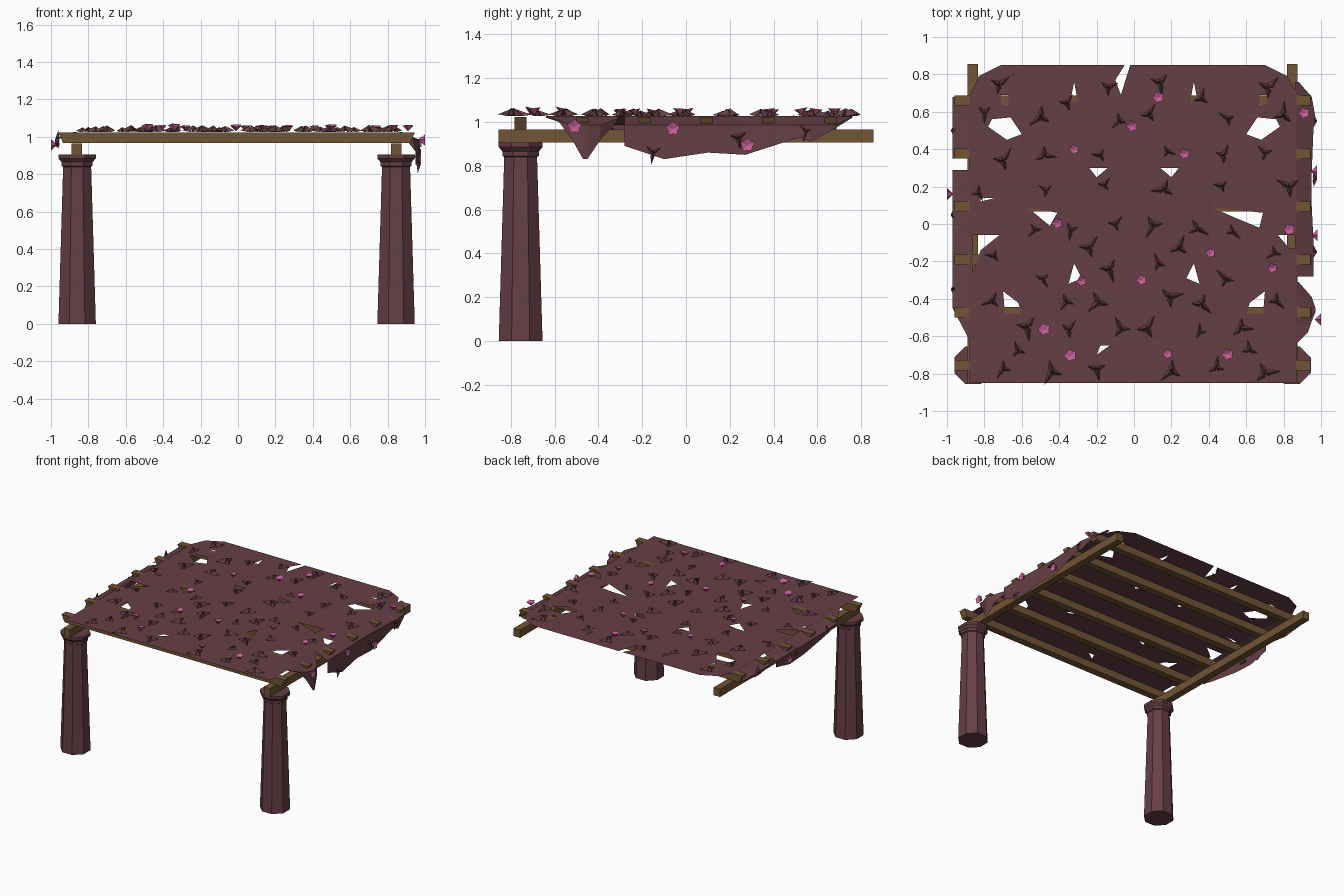
import bpy, bmesh, math, random
from mathutils import Vector, Matrix
from mathutils.geometry import tessellate_polygon

random.seed(4)
if "Cube" in bpy.data.objects:
    bpy.data.objects.remove(bpy.data.objects["Cube"], do_unlink=True)

CM = 0.01        # plan measurements are given in hundredths
SHEET_Z = 1.026


def material(name, rgb):
    mat = bpy.data.materials.new(name)
    mat.use_nodes = True
    mat.diffuse_color = (*rgb, 1)
    shader = next(n for n in mat.node_tree.nodes if n.type == "BSDF_PRINCIPLED")
    shader.inputs["Base Color"].default_value = (*rgb, 1)
    shader.inputs["Roughness"].default_value = 0.9
    return mat


maroon = material("dusky maroon", (0.13, 0.05, 0.06))
wood = material("brown wood", (0.17, 0.09, 0.035))
pink = material("flower pink", (0.56, 0.11, 0.3))


def finish(bm, name, mat, solid=True):
    if solid:
        bmesh.ops.recalc_face_normals(bm, faces=bm.faces)
    mesh = bpy.data.meshes.new(name)
    bm.to_mesh(mesh)
    bm.free()
    mesh.materials.append(mat)
    obj = bpy.data.objects.new(name, mesh)
    bpy.context.collection.objects.link(obj)
    return obj


def extrude_profile(name, profile, offset, mat):
    """Prism from a planar outline pushed along an offset."""
    bm = bmesh.new()
    face = bm.faces.new([bm.verts.new(p) for p in profile])
    moved = bmesh.ops.extrude_face_region(bm, geom=[face])["geom"]
    verts = [g for g in moved if isinstance(g, bmesh.types.BMVert)]
    bmesh.ops.translate(bm, verts=verts, vec=offset)
    bm.faces.new(face.verts) if not face.is_valid else None
    return finish(bm, name, mat)


# Octagonal tapered columns with a flared capital
def column(name, x, y):
    bm = bmesh.new()
    rings = []
    for half_width, z in ((0.1, 0), (0.075, 0.84), (0.083, 0.845),
                          (0.083, 0.865), (0.1, 0.885), (0.1, 0.905)):
        r = half_width / math.cos(math.pi / 8)
        angles = [(i + 0.5) * math.pi / 4 for i in range(8)]
        rings.append([bm.verts.new((x + r * math.cos(a), y + r * math.sin(a), z))
                      for a in angles])
    for low, high in zip(rings, rings[1:]):
        for i in range(8):
            j = (i + 1) % 8
            bm.faces.new((low[i], low[j], high[j], high[i]))
    bm.faces.new(rings[0])
    bm.faces.new(rings[-1])
    finish(bm, name, maroon)


column("right_column", -0.86, -0.755)
column("left_column", 0.845, -0.755)

# Long beams running front to back
for name, x in (("right_beam", -0.862), ("left_beam", 0.846)):
    w = 0.027
    outline = [(x - w, -0.855, 0.905), (x + w, -0.855, 0.905),
               (x + w, -0.855, 0.965), (x - w, -0.855, 0.965)]
    extrude_profile(name, outline, (0, 1.71, 0), wood)

# Cross rafters with undercut ends
for k in range(6):
    y = -0.782 + k * 0.283
    outline = [(-0.96, y, 1.022), (-0.935, y, 0.966),
               (0.92, y, 0.966), (0.945, y, 1.022)]
    extrude_profile(f"rafter_{k + 1}", outline, (0, 0.054, 0), wood)

# Flat foliage canopy with ragged openings
edge = [(-88, -85), (87, -85), (87, 70), (82, 79), (70, 85), (-2, 85),
        (-7, 69), (-10, 77), (-5, 85), (-71, 85), (-83, 79), (-88, 68)]
paired = [[(60, 48), (68, 45), (78, 52), (76, 56), (66, 57)],
          [(30, 65), (32, 76), (34, 66)],
          [(14, 30), (20, 25), (24, 30)],
          [(28, -29), (32, -21), (35, -32)],
          [(60, -48), (62, -42), (70, -36), (69, -48)],
          [(67, 63), (67, 69), (71, 69), (71, 64)]]
single = [[(-57, 9), (-41, 6), (-45, -1)],
          [(41, 9), (69, 6), (67, -2), (55, 3)],
          [(-20, -70), (-18, -65), (-13, -65)],
          [(-87, -6), (-72, -6), (-82, -14), (-86, -26)],
          [(77, -6), (86, -6), (86, -13), (83, -13)],
          [(-82, 14), (-74, 14), (-82, 12)]]
holes = single + paired + [[(-x, y) for x, y in h] for h in paired]
loops = [[Vector((x * CM, y * CM, 0)) for x, y in loop] for loop in [edge] + holes]
bm = bmesh.new()
points = [bm.verts.new((p.x, p.y, SHEET_Z)) for loop in loops for p in loop]
for tri in tessellate_polygon(loops):
    bm.faces.new([points[i] for i in tri])
for f in bm.faces:
    f.normal_update()
    if f.normal.z < 0:
        f.normal_flip()
finish(bm, "foliage_canopy", maroon, solid=False)


# Hanging foliage along the sides: (y, outer x, lowest z)
def drape(name, side, stations):
    bm = bmesh.new()
    rows = []
    for y, x, low in stations:
        y, x, low = y * CM, x * CM * side, low * CM
        shoulder = max(low + 0.005, 0.985)
        rows.append([bm.verts.new(p) for p in
                     ((side * 0.86, y, SHEET_Z), (x, y, shoulder), (x, y, low))])
    for a, b in zip(rows, rows[1:]):
        for i in range(2):
            quad = (a[i], a[i + 1], b[i + 1], b[i])
            bm.faces.new(quad if side > 0 else quad[::-1])
    finish(bm, name, maroon, solid=False)


drape("left_front_drape", 1, [(-64, 87, 102), (-58, 93, 100), (-52, 95, 92), (-47, 97, 83),
                              (-45, 97, 83), (-39, 95, 92), (-31, 88, 101)])
drape("left_long_drape", 1, [(-28, 96, 89), (-10, 96, 83), (10, 95, 86), (27, 95, 85),
                             (52, 96, 93), (57, 97, 91), (68, 95, 97), (76, 88, 102)])
drape("right_long_drape", -1, [(-62, 88, 102), (-45, 97, 99), (-30, 97, 95), (-5, 97, 91),
                               (12, 97, 90), (29, 97, 94)])
drape("right_back_drape", -1, [(35, 97, 98), (50, 97, 96), (68, 97, 98)])


# Folded leaf tufts: three pointed blades raised around a ridge
def add_leaf(bm, place, size):
    tip = bm.verts.new(place @ Vector((0, 0, size * 0.5)))
    for k in range(3):
        a = k * math.tau / 3 + random.uniform(-0.35, 0.35)
        reach = size * (1.1 if k == 0 else 0.8)
        out = bm.verts.new(place @ Vector((reach * math.cos(a), reach * math.sin(a), size * 0.12)))
        sides = [bm.verts.new(place @ Vector((size * 0.3 * math.cos(a + s),
                                              size * 0.3 * math.sin(a + s), 0)))
                 for s in (-0.8, 0.8)]
        bm.faces.new((tip, sides[0], out))
        bm.faces.new((tip, out, sides[1]))


leaf_spots = [(14, 74), (36, 66), (72, 73), (50, 56), (8, 57), (80, 60), (18, 38), (48, 37),
              (70, 36), (16, 20), (47, 19), (83, 18), (10, 0), (34, -4), (53, -5), (24, -14),
              (75, -17), (13, -22), (19, -40), (49, -29), (76, -40), (36, -42), (7, -57),
              (35, -57), (57, -56), (20, -78), (44, -78), (70, -78), (62, -66)]
bm = bmesh.new()
for x, y in leaf_spots:
    for side in (-1, 1):
        spot = Vector((side * x * CM, y * CM + random.uniform(-0.02, 0.02), SHEET_Z))
        turn = Matrix.Rotation(random.uniform(0, math.tau), 4, "Z")
        add_leaf(bm, Matrix.Translation(spot) @ turn, random.uniform(0.045, 0.075))
for side, y, z in ((1, 0.24, 0.93), (1, -0.15, 0.86), (1, 0.55, 0.96), (-1, 0.05, 0.95),
                   (-1, 0.5, 0.98), (-1, -0.35, 0.97)):
    turn = Matrix.Rotation(side * math.pi / 2, 4, "Y")
    add_leaf(bm, Matrix.Translation((side * 0.955, y, z)) @ turn, 0.05)
finish(bm, "leaf_tufts", maroon, solid=False)


# Cup-shaped flowers with a zigzag rim
def add_flower(bm, place, r):
    base = bm.verts.new(place @ Vector((0, 0, 0)))
    heart = bm.verts.new(place @ Vector((0, 0, r * 0.6)))
    rim = []
    for k in range(10):
        a = k * math.tau / 10
        reach = r if k % 2 else r * 0.75
        rim.append(bm.verts.new(place @ Vector((reach * math.cos(a), reach * math.sin(a), r * 0.95))))
    for k in range(10):
        bm.faces.new((base, rim[(k + 1) % 10], rim[k]))
        bm.faces.new((heart, rim[k], rim[(k + 1) % 10]))


top_flowers = [(-1, 53), (13, 68), (27, 38), (-32, 40), (-41, 1), (41, -16), (74, -23),
               (83, -3), (-28, -30), (4, -30), (-48, -57), (-34, -71), (18, -70), (50, -69),
               (91, 59)]
bm = bmesh.new()
for x, y in top_flowers:
    tilt = Matrix.Rotation(random.uniform(-0.25, 0.25), 4, "X")
    add_flower(bm, Matrix.Translation((x * CM, y * CM, SHEET_Z + 0.004)) @ tilt,
               random.uniform(0.026, 0.036))
for x, y, z in ((0.967, -0.51, 0.98), (0.95, -0.06, 0.97), (0.945, 0.28, 0.895),
                (-0.967, 0.16, 0.96)):
    turn = Matrix.Rotation(math.copysign(math.pi / 2, x), 4, "Y")
    add_flower(bm, Matrix.Translation((x, y, z)) @ turn, 0.034)
finish(bm, "flowers", pink)
